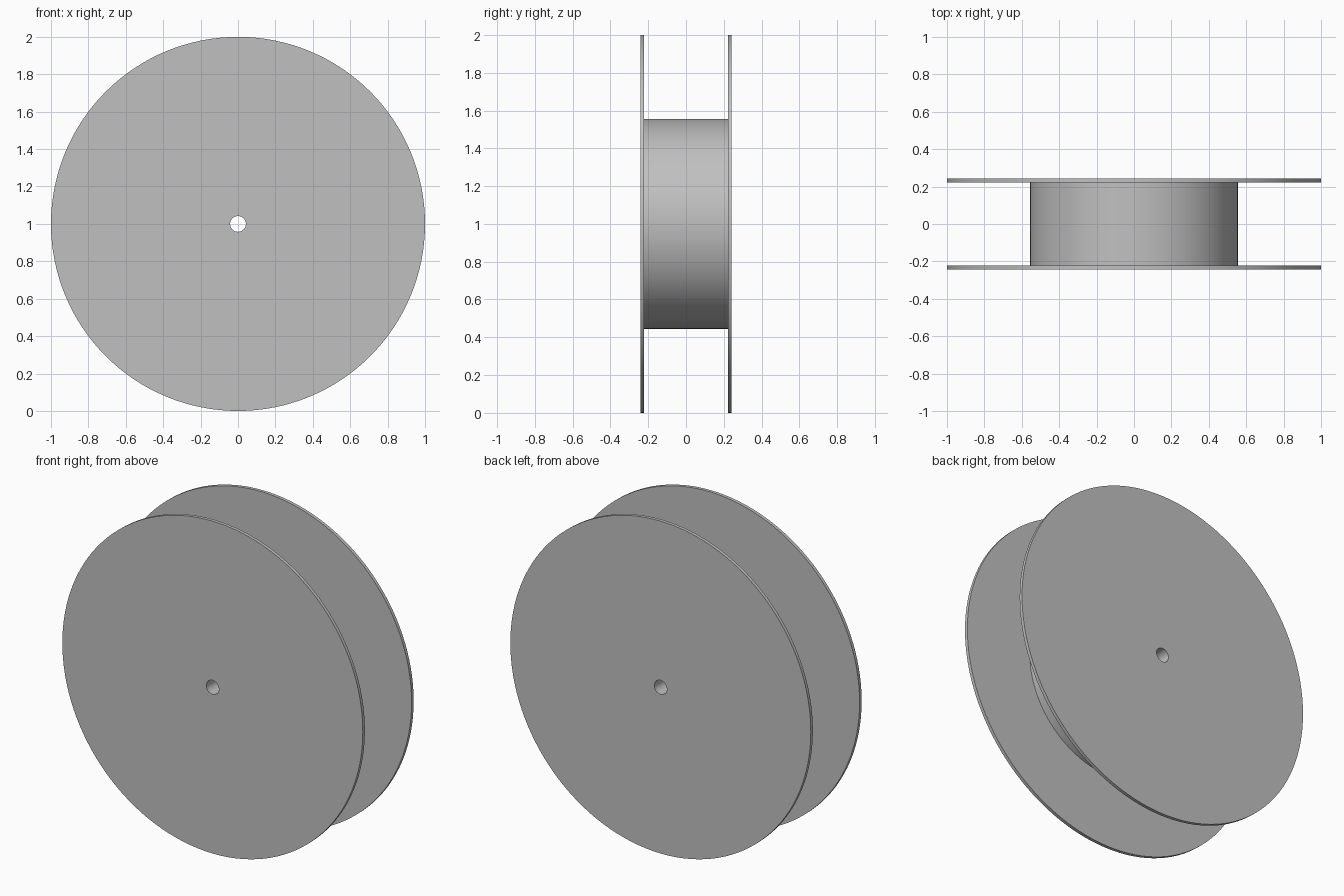
import bpy
import bmesh
from math import cos, sin, tau, radians

SEGMENTS = 128
BORE = 0.042
DRUM = 0.555
FLANGE = 1.0
INNER, OUTER = 0.222, 0.242   # flange faces, measured from the middle

cube = bpy.data.objects.get("Cube")
if cube:
    bpy.data.objects.remove(cube, do_unlink=True)

grey = bpy.data.materials.new("plain grey")
grey.use_nodes = True
colour = (0.53, 0.53, 0.53, 1)
grey.diffuse_color = colour
grey.node_tree.nodes["Principled BSDF"].inputs["Base Color"].default_value = colour


def lathe(name, profile, closed=True):
    """Revolve (radius, y) points around the axle."""
    bm = bmesh.new()
    rings = []
    for r, y in profile:
        rings.append([bm.verts.new((r * cos(tau * i / SEGMENTS), y,
                                    1 + r * sin(tau * i / SEGMENTS)))
                      for i in range(SEGMENTS)])
    pairs = list(zip(rings, rings[1:]))
    if closed:
        pairs.append((rings[-1], rings[0]))
    for a, b in pairs:
        for i in range(SEGMENTS):
            j = (i + 1) % SEGMENTS
            bm.faces.new((a[i], a[j], b[j], b[i]))
    if closed:
        bmesh.ops.recalc_face_normals(bm, faces=bm.faces)
    mesh = bpy.data.meshes.new(name)
    bm.to_mesh(mesh)
    bm.free()
    mesh.materials.append(grey)
    obj = bpy.data.objects.new(name, mesh)
    bpy.context.collection.objects.link(obj)
    bpy.ops.object.select_all(action="DESELECT")
    obj.select_set(True)
    bpy.context.view_layer.objects.active = obj
    bpy.ops.object.shade_smooth_by_angle(angle=radians(30))


# Two thin discs, open where the drum meets them
for name, side in (("front_flange", -1), ("back_flange", 1)):
    lathe(name, [(BORE, side * INNER), (FLANGE, side * INNER),
                 (FLANGE, side * OUTER), (BORE, side * OUTER)])

# Drum wall and the axle bore through it
lathe("drum", [(BORE, -INNER), (DRUM, -INNER), (DRUM, INNER), (BORE, INNER)])
